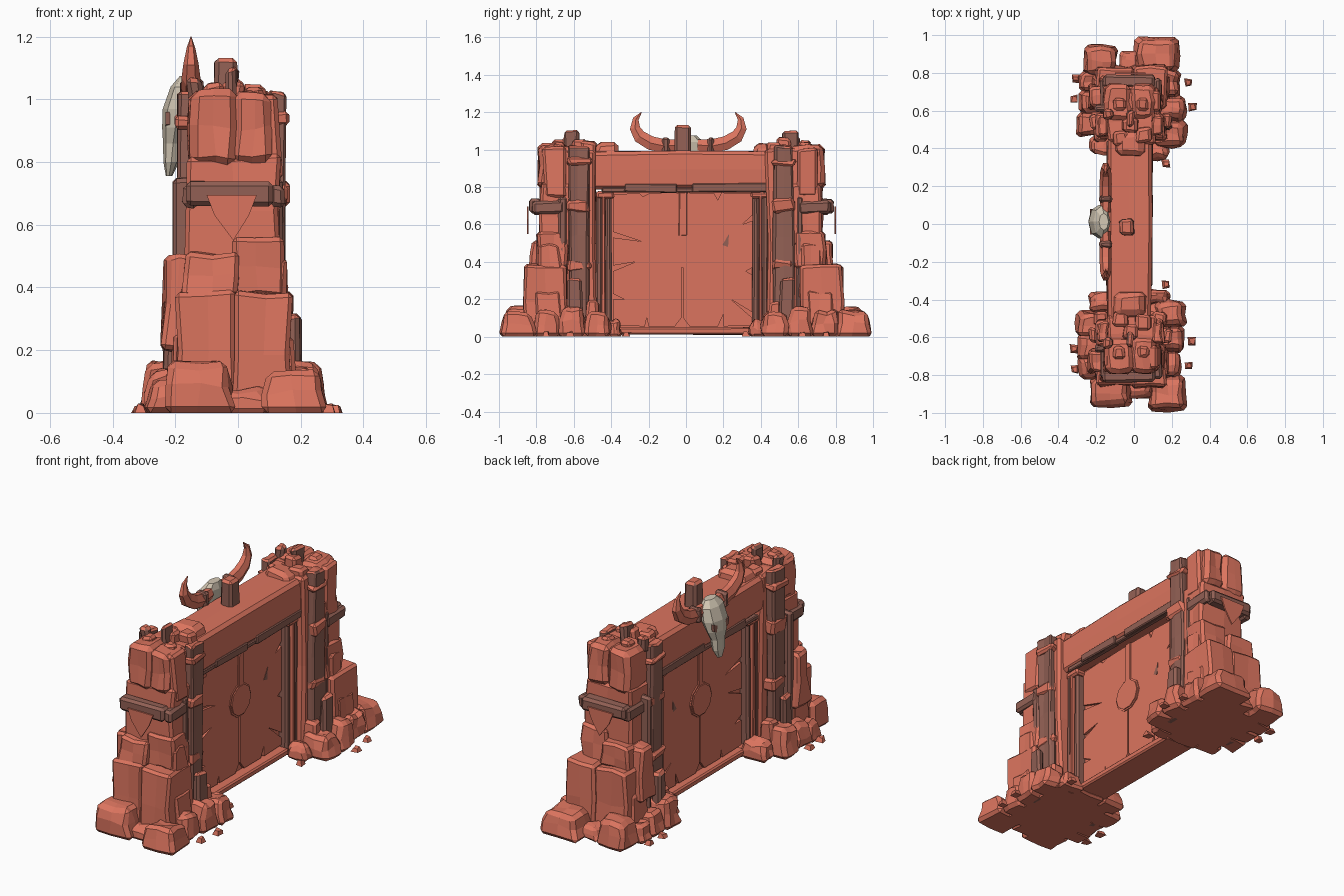
import bpy, bmesh, math, random
from mathutils import Vector

if "Cube" in bpy.data.objects:
    bpy.data.objects.remove(bpy.data.objects["Cube"])

random.seed(7)


def material(name, rgb):
    m = bpy.data.materials.new(name)
    m.diffuse_color = (*rgb, 1)
    m.use_nodes = True
    m.node_tree.nodes["Principled BSDF"].inputs["Base Color"].default_value = m.diffuse_color
    return m


RED = material("terracotta_rock", (0.71, 0.175, 0.113))
BROWN = material("dark_timber", (0.29, 0.118, 0.09))
BONE = material("pale_bone", (0.66, 0.58, 0.46))


def finish(name, bm, mats):
    bmesh.ops.recalc_face_normals(bm, faces=bm.faces)
    me = bpy.data.meshes.new(name)
    bm.to_mesh(me)
    bm.free()
    for m in mats:
        me.materials.append(m)
    ob = bpy.data.objects.new(name, me)
    bpy.context.collection.objects.link(ob)
    return ob


def block(name, xs, ys, zs, mat=RED, taper=0.0, j=0.01, bev=0.014, cap=False, cut=False):
    """Chipped box: tapered to the top, jittered and chamfered; cut adds facets."""
    ys = sorted(ys)
    lo, hi = Vector((xs[0], ys[0], zs[0])), Vector((xs[1], ys[1], zs[1]))
    c, d = (lo + hi) / 2, hi - lo
    bm = bmesh.new()
    bmesh.ops.create_cube(bm, size=1)
    if cut:
        bmesh.ops.subdivide_edges(bm, edges=bm.edges[:], cuts=1, use_grid_fill=True)
    for v in bm.verts:
        k = 1 - taper * (v.co.z + 0.5)
        ground = v.co.z < -0.4 and zs[0] <= 0.001
        v.co = Vector((c.x + v.co.x * d.x * k, c.y + v.co.y * d.y * k, c.z + v.co.z * d.z))
        n = Vector([random.uniform(-j, j) for _ in range(3)])
        if ground:
            n.z = 0
        v.co += n
    if bev:
        bm.normal_update()
        sharp = [e for e in bm.edges if e.calc_face_angle(0) > 0.75]
        bmesh.ops.bevel(bm, geom=sharp, offset=min(bev, min(d) * (0.18 if cut else 0.3)),
                        segments=1, affect='EDGES')
    if cap:  # weathered red ends on the timbers
        bm.normal_update()
        for f in bm.faces:
            f.material_index = 1 if f.normal.z > 0.6 else 0
    return finish(name, bm, [mat, RED])


def loft(name, rings, mat):
    bm = bmesh.new()
    rv = [[bm.verts.new(p) for p in r] for r in rings]
    n = len(rv[0])
    for a, b in zip(rv, rv[1:]):
        for i in range(n):
            bm.faces.new((a[i], a[(i + 1) % n], b[(i + 1) % n], b[i]))
    bm.faces.new(rv[0])
    bm.faces.new(rv[-1])
    return finish(name, bm, [mat])


def slab(name, outline, x0, x1, mat):
    """Extrude a (y, z) outline along x."""
    return loft(name, [[(x, y, z) for y, z in outline] for x in (x0, x1)], mat)


# ---- towers (s = side, o = inward shift of the upper part of the +y tower)
for s, o, tag in ((-1, 0.0, "front"), (1, 0.05, "back")):
    def B(part, xs, ys, zs, mat=RED, sh=0.0, **k):
        block(f"{tag}_{part}", xs, [s * (y - sh) for y in ys], zs, mat, **k)

    # stacked core
    B("lower_stone_a", (-0.2, 0.0), (0.63, 0.86), (0, 0.385), sh=o / 2, taper=0.05, cut=True)
    B("lower_stone_b", (-0.01, 0.175), (0.63, 0.865), (0, 0.385), sh=o / 2, taper=0.06, cut=True)
    B("middle_stone_a", (-0.18, 0.0), (0.63, 0.835), (0.37, 0.51), sh=o, taper=0.06, cut=True)
    B("middle_stone_b", (-0.02, 0.145), (0.63, 0.8), (0.37, 0.56), sh=o, taper=0.06, cut=True)
    B("upper_stone", (-0.165, 0.135), (0.6, 0.78), (0.48, 0.82), sh=o, taper=0.03, cut=True)
    B("crown_stone_a", (-0.155, -0.005), (0.6, 0.79), (0.79, 1.03), sh=o, taper=0.04, bev=0.025, cut=True)
    B("crown_stone_b", (-0.015, 0.108), (0.6, 0.79), (0.8, 1.02), sh=o, taper=0.04, bev=0.025, cut=True)
    B("core", (-0.14, 0.11), (0.48, 0.7), (0, 1.0), sh=o, cut=True)
    B("shoulder_stone", (-0.15, 0.135), (0.64, 0.76), (0.74, 1.01), sh=o)
    # loose stones on top
    for i, (x, y, z, w) in enumerate([(-0.08, .68, 1.02, .07), (0.05, .68, 1.01, .07), (-0.07, .5, 1.0, .09),
                                      (0.05, .52, 1.01, .09), (-0.02, .57, 1.03, .08)]):
        B(f"top_stone_{i}", (x - w / 2, x + w / 2), (y - w / 2, y + w / 2), (z - .05, z + .03), sh=o, taper=.15)
    B("lintel_end_stone", (-0.11, 0.07), (0.35, 0.5), (0.96, 1.035), taper=0.25, bev=0.025)
    B("top_peg_a", (-0.04, 0.0), (0.57, 0.65), (0.98, 1.1), BROWN, sh=o, cap=True)
    B("top_peg_b", (-0.16, -0.11), (0.6, 0.66), (0.98, 1.07), BROWN, sh=o, cap=True)

    # timber posts on both faces, with red wrappings
    for side, x0, x1 in (("right", 0.1, 0.15), ("left", -0.19, -0.135)):
        right = x0 > 0
        B(f"{side}_post", (x0, x1), (0.52, 0.625), (0.06, 1.02), BROWN, sh=o, cap=True, cut=True, j=.008)
        B(f"{side}_thin_post", (x0 - .015, x1 - .01), (0.64, 0.68), (0.1, 0.75), BROWN, sh=o, j=.006)
        for z, h in ((0.38, .03), (0.7, .035), (0.93, .02)):
            B(f"{side}_wrap_{z}", (x0 - .008, x1 + .006), (0.51, 0.635), (z - h, z + h), RED, sh=o, j=.014)
        sx = 0.155 if right else -0.235
        B(f"{side}_stub_post", (sx, sx + .045), (0.55, 0.63), (0, 0.31), BROWN, sh=o, cap=True)
        bx = 0.1 if right else -0.175
        B(f"{side}_collar_beam", (bx, bx + .045), (0.65, 0.82), (0.655, 0.725), BROWN, sh=o, j=.006)
        # side buttress stones
        wx = (0.09, 0.19) if right else (-0.22, -0.12)
        B(f"{side}_buttress_a", wx, (0.66, 0.82), (0, 0.25), sh=o / 2, taper=.2, cut=True)
        B(f"{side}_buttress_b", (wx[0], wx[1] - .01), (0.46, 0.54), (0, 0.19), sh=o / 2, taper=.2)
        B(f"{side}_buttress_c", (wx[0] - .02, wx[1] - .03), (0.66, 0.79), (0.2, 0.5), sh=o, taper=.15, cut=True)
    B("collar_front_beam", (-0.165, 0.11), (0.77, 0.84), (0.66, 0.735), BROWN, sh=o, j=.005)
    # hanging cloth over the collar beam
    yc = s * (0.847 - o)
    cloth = [(-0.1, 0.695), (-0.075, 0.63), (-0.015, 0.55), (0.035, 0.63), (0.06, 0.695)]
    loft(f"{tag}_cloth", [[(x, yc + d, z) for x, z in cloth] for d in (-.004, .004)], RED)

    # foot rocks
    feet = [(-0.31, -0.14, .46, .6, .16), (-0.3, -0.13, .58, .72, .13), (-0.3, -0.12, .7, .82, .1),
            (-0.24, -0.08, .36, .47, .11), (0.1, 0.28, .4, .55, .13), (0.12, 0.27, .54, .68, .16),
            (0.1, 0.25, .67, .82, .14), (0.06, 0.19, .34, .43, .09), (-0.1, 0.1, .36, .46, .06),
            (-0.2, 0.2, .4, .85, .07), (-0.08, 0.1, .8, .92, .08)]
    feet += ([(-0.24, -0.01, .8, .975, .165), (0.07, 0.28, .8, .99, .13)] if s < 0 else
             [(-0.27, -0.08, .78, .95, .15), (0.0, 0.24, .8, .99, .14)])
    for i, (x0, x1, y0, y1, h) in enumerate(feet):
        B(f"foot_rock_{i}", (x0, x1), (y0, y1), (0, h), taper=0.25, j=.013, bev=.02, cut=True)
    for i, (x, y) in enumerate([(.31, .62), (.29, .75), (-.315, .66), (-.31, .77), (.17, .32)]):
        B(f"pebble_{i}", (x - .02, x + .02), (y - .02, y + .02), (0, .025), taper=.4, j=.006, bev=0)

    # door jambs
    B("jamb_outer", (-0.12, 0.07), (0.447, 0.482), (0.02, 0.78), BROWN, sh=o * .8, j=.004)
    B("jamb_rib", (-0.125, 0.075), (0.43, 0.45), (0.02, 0.76), RED, sh=o * .8, j=.003, bev=.004)
    B("jamb_inner", (-0.11, 0.06), (0.395, 0.432), (0.02, 0.77), BROWN, sh=o * .8, j=.004)
    B("jamb_cap", (-0.125, 0.078), (0.385, 0.48), (0.74, 0.775), RED, sh=o * .8, j=.005)

# ---- lintel, its lower timber strips and the sill
block("lintel", (-0.14, 0.092), (-0.53, 0.47), (0.79, 0.99), RED, j=.006, bev=.018, cut=True)
for side, x0, x1 in (("right", 0.06, 0.098), ("left", -0.145, -0.105)):
    block(f"{side}_strip_a", (x0, x1), (-0.33, -0.05), (0.772, 0.815), BROWN, j=.004, bev=.005)
    block(f"{side}_strip_b", (x0, x1), (0.03, 0.44), (0.772, 0.82), BROWN, j=.004, bev=.005)
    block(f"{side}_strip_mid", (x0, x1 - .01), (-0.45, 0.4), (0.77, 0.795), BROWN, j=.003, bev=.005)
block("sill", (-0.11, 0.07), (-0.38, 0.36), (0.012, 0.05), RED, j=.004, bev=.008)

# ---- door: thin core, two cracked leaves, seam bar and round boss
block("door_core", (-0.06, 0.01), (-0.4, 0.37), (0.04, 0.78), RED, j=0, bev=0)
left_leaf = [(-.39, .06), (-.22, .055), (-.21, .1), (-.2, .055), (-.06, .055), (-.025, .1), (-.025, .77),
             (-.2, .765), (-.23, .75), (-.25, .768), (-.39, .76), (-.39, .56), (-.24, .51), (-.39, .53),
             (-.39, .38), (-.27, .4), (-.39, .35), (-.39, .23), (-.33, .2), (-.39, .2)]
right_leaf = [(-.015, .1), (.02, .055), (.17, .055), (.2, .12), (.2, .055), (.355, .06), (.355, .1),
              (.24, .2), (.355, .13), (.355, .33), (.32, .35), (.355, .37), (.355, .62), (.3, .6),
              (.355, .65), (.355, .765), (.19, .77), (.17, .73), (.15, .768), (-.015, .77)]
slab("door_leaf_a", left_leaf, -0.075, 0.025, RED)
slab("door_leaf_b", right_leaf, -0.075, 0.025, RED)
block("door_seam_bar", (-0.082, 0.032), (-0.038, 0.004), (0.54, 0.775), RED, j=.003, bev=.004)
for r, x0, x1, nm in ((.095, -.082, .03, "boss_rim"), (.086, -.088, .036, "boss")):
    slab(f"door_{nm}", [(-.02 + r * math.cos(a * math.pi / 5), .46 + r * math.sin(a * math.pi / 5))
                        for a in range(10)], x0, x1, RED)
# dark chip in the door surface
slab("door_chip", [(.195, .49), (.225, .48), (.23, .55)], -.077, .027, BROWN)

# ---- centre peg and beast skull on the left (-x) face
block("centre_peg", (-0.08, 0.0), (-0.062, 0.03), (0.95, 1.13), BROWN, taper=.1, j=.004, cap=True)
skull = [(1.075, -.16, .045, .025), (1.04, -.17, .085, .045), (.97, -.185, .09, .055), (.91, -.2, .075, .042),
         (.86, -.207, .05, .032), (.8, -.213, .045, .025), (.755, -.22, .02, .01)]
loft("skull", [[(x + d * math.cos(a * math.pi / 4), .012 + w * math.sin(a * math.pi / 4), z)
                for a in range(8)] for z, x, w, d in skull], BONE)
for s in (-1, 1):
    # eye sockets
    y = .012 + s * .052
    loft(f"eye_socket_{s}", [[(x, y + s * dy, z) for dy, z in ((-.02, .945), (.015, .96), (.012, .92), (-.012, .91))]
                             for x in (-.232, -.2)], BROWN)
    # curved tapered horns: centre line in (y, z) with radius
    path = [(.05, 1.025, .034), (.13, 1.02, .042), (.2, 1.035, .043), (.26, 1.07, .04),
            (.285, 1.115, .032), (.28, 1.165, .018), (.25, 1.2, .002)]
    rings = []
    for i, (py, pz, r) in enumerate(path):
        a, b = path[max(i - 1, 0)], path[min(i + 1, len(path) - 1)]
        t = Vector((b[0] - a[0], b[1] - a[1])).normalized()
        rings.append([(-.15 + r * .75 * math.cos(q * math.pi / 3),
                       .012 + s * (py - t.y * r * math.sin(q * math.pi / 3)),
                       pz + t.x * r * math.sin(q * math.pi / 3)) for q in range(6)])
    loft(f"horn_{s}", rings, RED)
    # horn band
    block(f"horn_band_{s}", (-.184, -.116), (.012 + s * .1, .012 + s * .14), (.978, 1.066), BROWN, j=.004)
